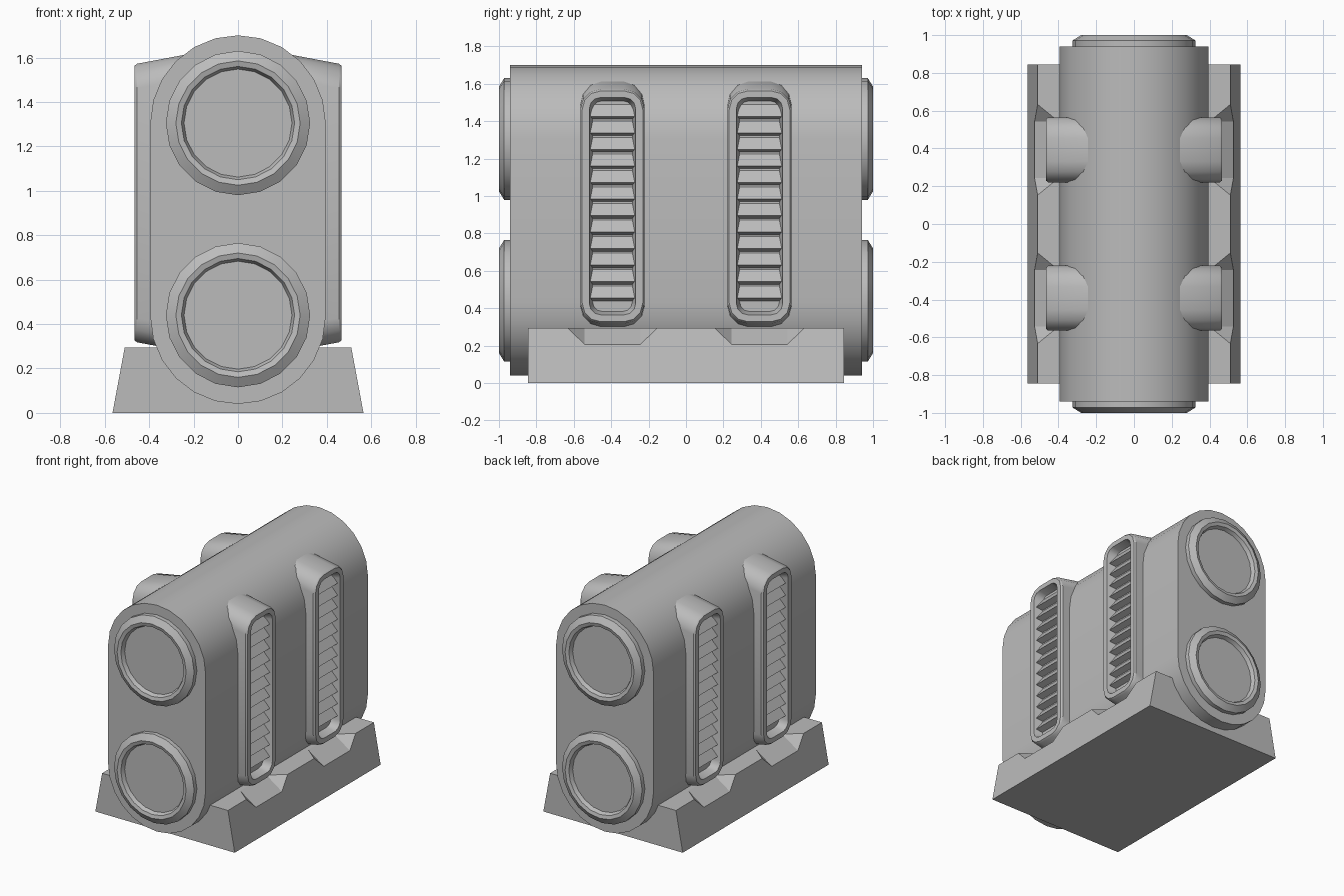
import bpy, bmesh, math
from mathutils import Matrix, Vector

cube = bpy.data.objects.get("Cube")
if cube:
    bpy.data.objects.remove(cube, do_unlink=True)

grey = bpy.data.materials.new("plain grey")
grey.use_nodes = True
grey.diffuse_color = (0.5, 0.5, 0.5, 1)
grey.node_tree.nodes["Principled BSDF"].inputs["Base Color"].default_value = (0.5, 0.5, 0.5, 1)


def finish(bm, name, smooth=None):
    bmesh.ops.recalc_face_normals(bm, faces=bm.faces)
    mesh = bpy.data.meshes.new(name)
    bm.to_mesh(mesh)
    bm.free()
    mesh.materials.append(grey)
    obj = bpy.data.objects.new(name, mesh)
    bpy.context.collection.objects.link(obj)
    if smooth:
        bpy.ops.object.select_all(action="DESELECT")
        obj.select_set(True)
        bpy.context.view_layer.objects.active = obj
        bpy.ops.object.shade_smooth_by_angle(angle=math.radians(smooth))
    return obj


def loft(bm, rings):
    """Skin equal-sized closed rings and fill both ends."""
    loops = [[bm.verts.new(p) for p in ring] for ring in rings]
    n = len(loops[0])
    for a, b in zip(loops, loops[1:]):
        for i in range(n):
            j = (i + 1) % n
            bm.faces.new((a[i], a[j], b[j], b[i]))
    bm.faces.new(loops[0])
    bm.faces.new(loops[-1])


def rounded_slot(x, y, half, low, high, radius, steps=3):
    """Rounded rectangle in the plane of constant x."""
    points = []
    corners = [(1, high - radius), (-1, high - radius), (-1, low + radius), (1, low + radius)]
    for k, (side, z) in enumerate(corners):
        for s in range(steps + 1):
            a = math.pi / 2 * (k + s / steps)
            points.append((x, y + side * (half - radius) + radius * math.cos(a),
                           z + radius * math.sin(a)))
    return points


# Main casing: a stadium section run from front to back
LOW, HIGH, R = 0.435, 1.305, 0.395
section = []
for centre, start in ((HIGH, 0), (LOW, math.pi)):
    for i in range(13):
        a = start + math.pi * i / 12
        section.append((R * math.cos(a), centre + R * math.sin(a)))
bm = bmesh.new()
loft(bm, [[(x, y, z) for x, z in section] for y in (-0.94, 0.94)])
finish(bm, "casing", 30)

# Round end covers, two at each end
cover = [(0.325, 0.92), (0.325, 0.972), (0.28, 1.0), (0.255, 0.993), (0.247, 0.975), (0.243, 0.965)]
for end, end_name in ((-1, "front"), (1, "back")):
    for z, level in ((LOW + 0.005, "lower"), (HIGH, "upper")):
        bm = bmesh.new()
        angles = [math.tau * i / 20 for i in range(20)]
        loft(bm, [[(r * math.cos(a), end * y, z + r * math.sin(a)) for a in angles]
                  for r, y in cover])
        finish(bm, f"{end_name}_{level}_cover", 30)

# Louvred vents, two on each side
for side, side_name in ((1, "left"), (-1, "right")):
    for y, place in ((-0.393, "front"), (0.393, "back")):
        flip = Matrix.Scale(side, 4, Vector((1, 0, 0)))
        bm = bmesh.new()
        loft(bm, [rounded_slot(0.20, y, 0.172, 0.27, 1.62, 0.11),
                  rounded_slot(0.455, y, 0.172, 0.318, 1.572, 0.11),
                  rounded_slot(0.467, y, 0.162, 0.328, 1.562, 0.10),
                  rounded_slot(0.467, y, 0.124, 0.365, 1.527, 0.06),
                  rounded_slot(0.405, y, 0.106, 0.383, 1.509, 0.05)])
        bm.transform(flip)
        finish(bm, f"{side_name}_{place}_vent_frame", 35)

        # Sloping slats with their tips outward
        bm = bmesh.new()
        for i in range(12):
            z = 0.455 + 0.0883 * i
            loft(bm, [[(0.45, y + s * 0.123, z), (0.40, y + s * 0.106, z - 0.017),
                       (0.40, y + s * 0.106, z + 0.0713)] for s in (-1, 1)])
        bm.transform(flip)
        finish(bm, f"{side_name}_{place}_vent_slats")

# Base with sloping sides
bm = bmesh.new()
loft(bm, [[(-0.565, y, 0), (0.565, y, 0), (0.51, y, 0.295), (-0.51, y, 0.295)]
          for y in (-0.845, 0.845)])
base = finish(bm, "base")

# Flared notches under the vents
for side in (1, -1):
    for y in (-0.393, 0.393):
        bm = bmesh.new()
        for s in (-1, 1):
            inner = Vector((0.40, s * 0.15, 0.295))
            floor = Vector((0.66, s * 0.15, 0.115))
            flare = Vector((0.62, s * 0.33, 0.295))
            up = Vector((0, 0, 0.2))
            for p in (inner, floor, flare, inner + up, flare + up):
                bm.verts.new((side * p.x, y + p.y, p.z))
        bmesh.ops.convex_hull(bm, input=bm.verts)
        cutter = finish(bm, "notch_cutter")
        cutter.hide_render = True
        cutter.hide_viewport = True
        cutter.display_type = "WIRE"
        cut = base.modifiers.new("notch", "BOOLEAN")
        cut.operation = "DIFFERENCE"
        cut.solver = "EXACT"
        cut.object = cutter
